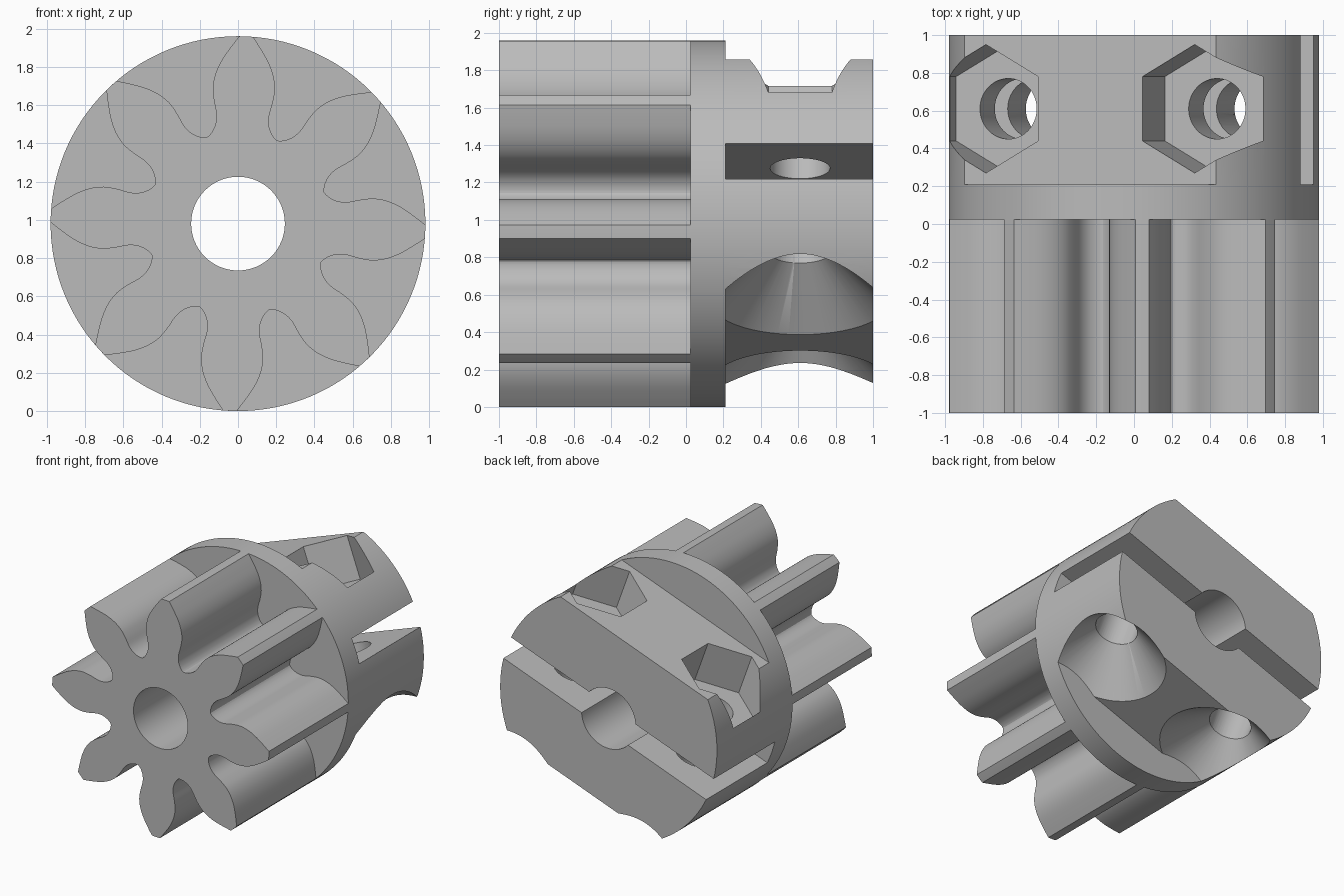
import bpy
import bmesh
import math
from mathutils import Matrix, Vector

cube = bpy.data.objects.get("Cube")
if cube:
    bpy.data.objects.remove(cube, do_unlink=True)

R = 0.98                      # outer radius and axis height
BORE = 0.245
GEAR_END, DISC_END = 0.025, 0.21
CENTRE = Matrix.Translation((0, 0, R))
TILT = CENTRE @ Matrix.Rotation(math.radians(-20), 4, "Y")   # clamp frame
ALONG_Y = Matrix.Rotation(math.radians(90), 4, "X")

grey = bpy.data.materials.new("light grey")
grey.use_nodes = True
grey.diffuse_color = (0.5, 0.5, 0.5, 1)
grey.node_tree.nodes["Principled BSDF"].inputs["Base Color"].default_value = grey.diffuse_color


def make(name, bm, matrix):
    bmesh.ops.transform(bm, matrix=matrix, verts=bm.verts)
    bmesh.ops.recalc_face_normals(bm, faces=bm.faces)
    mesh = bpy.data.meshes.new(name)
    bm.to_mesh(mesh)
    bm.free()
    mesh.materials.append(grey)
    obj = bpy.data.objects.new(name, mesh)
    bpy.context.collection.objects.link(obj)
    return obj


def cone(name, r1, r2, depth, matrix, sides=96):
    bm = bmesh.new()
    bmesh.ops.create_cone(bm, cap_ends=True, segments=sides,
                          radius1=r1, radius2=r2, depth=depth)
    return make(name, bm, matrix)


def cylinder_y(name, radius, y0, y1, sides=128):
    place = CENTRE @ Matrix.Translation((0, (y0 + y1) / 2, 0)) @ ALONG_Y
    return cone(name, radius, radius, y1 - y0, place, sides)


def box(name, size, centre):
    bm = bmesh.new()
    bmesh.ops.create_cube(bm, size=1)
    return make(name, bm, TILT @ Matrix.Translation(centre) @ Matrix.Diagonal((*size, 1)))


def cut(obj, cutter):
    cutter.hide_render = True
    mod = obj.modifiers.new("cut", "BOOLEAN")
    mod.operation = "DIFFERENCE"
    mod.solver = "EXACT"
    mod.object = cutter
    bpy.context.view_layer.objects.active = obj
    bpy.ops.object.modifier_apply(modifier=mod.name)
    bpy.data.objects.remove(cutter, do_unlink=True)


def smooth_curve(points, steps=4):
    pts = [Vector(p) for p in points]
    pts = [2 * pts[0] - pts[1]] + pts + [2 * pts[-1] - pts[-2]]
    out = []
    for a, b, c, d in zip(pts, pts[1:], pts[2:], pts[3:]):
        for i in range(steps):
            t = i / steps
            out.append(0.5 * (2 * b + (c - a) * t + (2 * a - 5 * b + 4 * c - d) * t * t
                              + (3 * b - a - 3 * c + d) * t ** 3))
    return out + [pts[-2]]


# Pinion: half a tooth flank, mirrored and repeated round the axis
TEETH = 8
flank = smooth_curve([(0.979, 0.036), (0.92, 0.078), (0.85, 0.122), (0.78, 0.151),
                      (0.71, 0.162), (0.64, 0.154), (0.57, 0.138), (0.52, 0.139),
                      (0.48, 0.153), (0.455, 0.17), (0.443, 0.1835)])
tooth = [Vector((p.x, -p.y)) for p in reversed(flank)] + [Vector((R, 0))] + flank[:-1]
bm = bmesh.new()
ring = []
for k in range(TEETH):
    turn = Matrix.Rotation(math.radians(-2.5) + k * math.tau / TEETH, 2)
    for p in tooth:
        q = turn @ p
        ring.append(bm.verts.new((q.x, -1, q.y)))
face = bm.faces.new(ring)
extruded = bmesh.ops.extrude_face_region(bm, geom=[face])
bmesh.ops.translate(bm, vec=(0, 1 + GEAR_END, 0),
                    verts=[v for v in extruded["geom"] if isinstance(v, bmesh.types.BMVert)])
pinion = make("pinion_gear", bm, CENTRE)

# Flange disc and clamp hub
flange = cylinder_y("flange_disc", R, GEAR_END, DISC_END)
hub = cylinder_y("clamp_hub", R, DISC_END, 1)

# Shaft bore through everything
for part in (pinion, flange, hub):
    cut(part, cylinder_y("bore_cutter", BORE, -1.2, 1.2, 64))

# Clamp flats on both sides and the split slot between the jaws
FLAT = 0.677
for side in (1, -1):
    cut(hub, box("flat_cutter", (3, 3, 1), (0, 0, side * (FLAT + 0.5))))
cut(hub, box("slot_cutter", (3, 3, 0.2), (0, 0, 0)))

# Bolt holes with hexagonal nut pockets above and conical seats below
BOLT_Y, HOLE, SEAT, NUT_FLOOR = 0.61, 0.16, 0.38, 0.33
for side in (1, -1):
    axis = TILT @ Matrix.Translation((side * 0.588, BOLT_Y, 0))
    cut(hub, cone("hole_cutter", HOLE, HOLE, 3, axis, 64))
    cut(hub, cone("nut_cutter", 0.34, 0.34, 1,
                  axis @ Matrix.Translation((0, 0, NUT_FLOOR + 0.5)), 6))
    depth = 0.5
    cut(hub, cone("seat_cutter", HOLE + depth * 1.02, HOLE, depth,
                  axis @ Matrix.Translation((0, 0, -SEAT - depth / 2))))

# Smooth curved walls, keep the machined edges crisp
for part in (pinion, flange, hub):
    bpy.ops.object.select_all(action="DESELECT")
    part.select_set(True)
    bpy.context.view_layer.objects.active = part
    bpy.ops.object.shade_smooth_by_angle(angle=math.radians(28))
